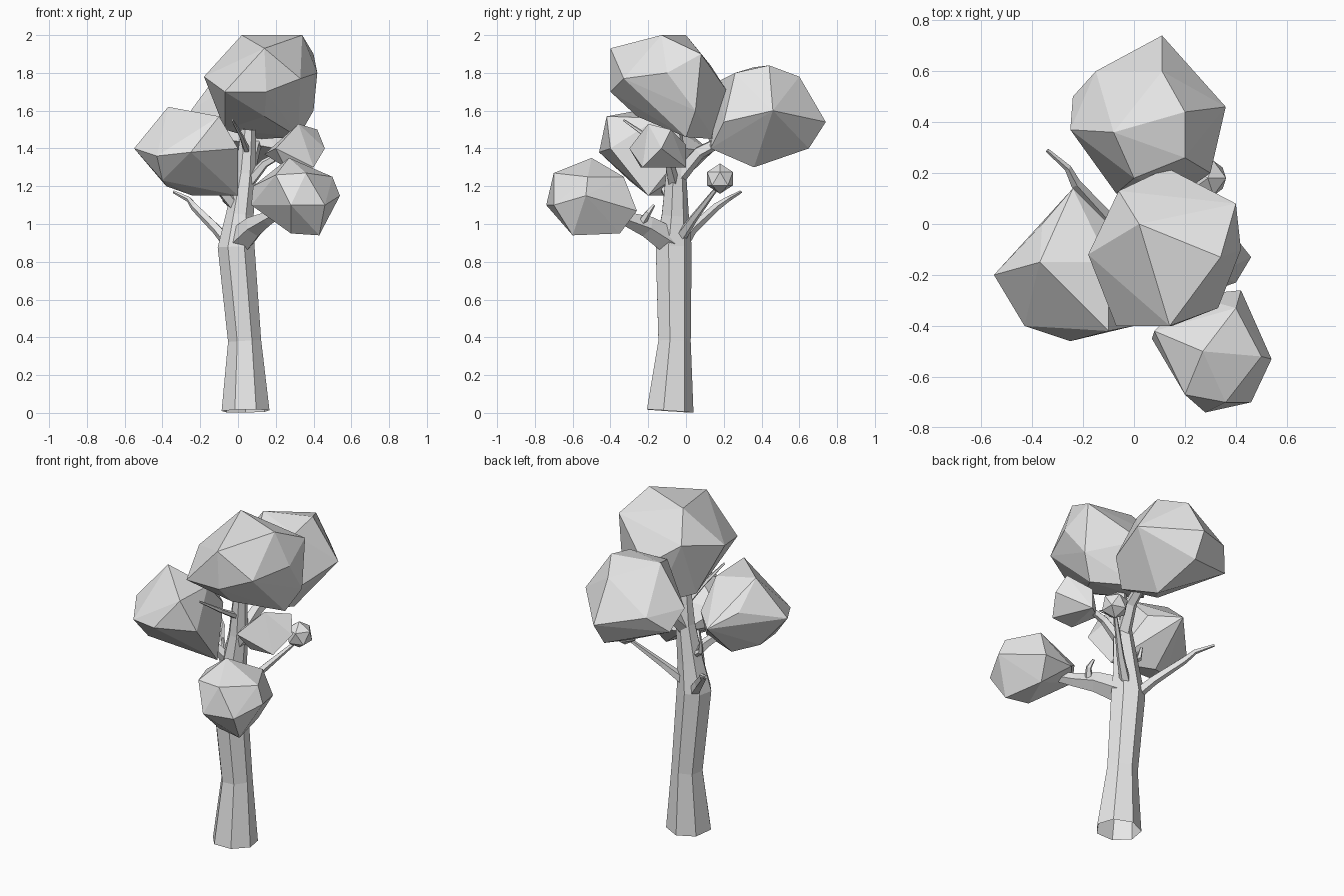
import bpy
import bmesh
from math import cos, sin, tau
from mathutils import Vector

default_cube = bpy.data.objects.get("Cube")
if default_cube:
    bpy.data.objects.remove(default_cube, do_unlink=True)


def make_material(name, value):
    mat = bpy.data.materials.new(name)
    mat.use_nodes = True
    colour = (value, value, value, 1)
    mat.diffuse_color = colour
    mat.node_tree.nodes["Principled BSDF"].inputs["Base Color"].default_value = colour
    return mat


pale_grey = make_material("pale_grey", .8)


def finish(name, bm):
    """Turn a bmesh into a flat-shaded object."""
    bmesh.ops.recalc_face_normals(bm, faces=bm.faces)
    mesh = bpy.data.meshes.new(name)
    bm.to_mesh(mesh)
    bm.free()
    mesh.materials.append(pale_grey)
    obj = bpy.data.objects.new(name, mesh)
    bpy.context.collection.objects.link(obj)
    return obj


def limb(name, sides, path, radii):
    """Faceted tube along a path, with one radius per point and an open root."""
    bm = bmesh.new()
    centres = [Vector(point) for point in path]
    last = len(centres) - 1
    rings = []
    for i, (centre, radius) in enumerate(zip(centres, radii)):
        tangent = centres[min(i + 1, last)] - centres[max(i - 1, 0)]
        turn = Vector((0, 0, 1)).rotation_difference(tangent)
        ring = []
        for k in range(sides):
            angle = tau * k / sides
            offset = Vector((-sin(angle), cos(angle), 0)) * radius
            ring.append(bm.verts.new(centre + turn @ offset))
        rings.append(ring)
    for lower, upper in zip(rings, rings[1:]):
        for k in range(sides):
            n = (k + 1) % sides
            bm.faces.new((lower[k], lower[n], upper[n], upper[k]))
    bm.faces.new(rings[-1])
    return finish(name, bm)


def branch(name, root_radius, tip_radius, path):
    """Five-sided limb that tapers evenly from root to tip."""
    steps = len(path) - 1
    slope = (tip_radius - root_radius) / steps
    radii = [root_radius + slope * i for i in range(len(path))]
    return limb(name, 5, path, radii)


def leaf_clump(name, corners):
    """Faceted foliage boulder: the convex hull of its corner points."""
    bm = bmesh.new()
    for corner in corners:
        bm.verts.new(corner)
    hull = bmesh.ops.convex_hull(bm, input=bm.verts)
    spare = [item for item in hull["geom_interior"]
             if isinstance(item, bmesh.types.BMVert)]
    bmesh.ops.delete(bm, geom=spare, context="VERTS")
    return finish(name, bm)


# Trunk, leaning and bending as it rises
limb("trunk", 7,
     [(.04, -.09, .01), (.035, -.065, .38), (-.01, -.07, .88),
      (.01, -.06, 1.05), (.04, -.055, 1.27), (.055, -.06, 1.5)],
     [.13, .09, .1, .075, .056, .04])

# Main branches carrying foliage
branch("front_branch", .08, .02, [
    (0, -.07, .9), (.09, -.21, .99), (.16, -.32, 1.03), (.28, -.48, 1.1)])
branch("right_branch", .04, .02, [
    (0, -.06, 1.08), (-.08, -.1, 1.17), (-.22, -.17, 1.3)])
branch("back_branch", .045, .025, [
    (.04, -.05, 1.24), (.08, .07, 1.38), (.12, .3, 1.5)])
branch("left_branch", .035, .015, [
    (.04, -.06, 1.2), (.14, -.09, 1.32), (.28, -.12, 1.4)])

# Thin bare branches and twigs
branch("bare_branch", .035, .008, [
    (-.02, -.04, .86), (-.11, .03, .97), (-.23, .16, 1.09),
    (-.26, .22, 1.13), (-.34, .29, 1.17)])
branch("small_clump_branch", .035, .01, [
    (.01, -.05, .9), (.13, .04, 1.03), (.28, .17, 1.2)])
branch("front_twig", .025, .008, [
    (.13, -.24, 1), (.16, -.2, 1.06), (.15, -.17, 1.1)])
branch("right_twig", .025, .008, [
    (0, -.05, 1.08), (-.07, -.04, 1.13), (-.08, -.03, 1.2)])
branch("upper_twig", .02, .006, [
    (.05, -.07, 1.38), (.02, -.2, 1.46), (-.03, -.33, 1.55)])

# Foliage clump at the crown
leaf_clump("top_foliage", [
    (.02, 0, 2), (.34, -.13, 2), (.14, -.4, 1.93), (-.18, -.12, 1.78),
    (-.07, -.4, 1.7), (.15, -.4, 1.7), (.33, -.33, 1.77), (.42, -.1, 1.8),
    (.4, .08, 1.9), (.4, .05, 1.6), (.13, .22, 1.7), (-.06, .13, 1.84),
    (.32, 0, 1.46), (.1, .15, 1.45), (-.07, 0, 1.5), (.14, -.26, 1.57)])

# Foliage clump behind the crown
leaf_clump("back_foliage", [
    (.11, .74, 1.54), (.11, .6, 1.78), (-.15, .6, 1.6), (-.24, .5, 1.5),
    (-.25, .37, 1.6), (-.08, .36, 1.83), (.2, .44, 1.84), (.36, .46, 1.6),
    (.3, .2, 1.54), (-.07, .12, 1.45), (.13, .36, 1.3), (.1, .65, 1.4),
    (0, .18, 1.76), (.2, .26, 1.8), (.2, .13, 1.4)])

# Foliage clump on the model's right
leaf_clump("right_foliage", [
    (-.55, -.2, 1.4), (-.37, -.15, 1.62), (-.36, 0, 1.46), (-.25, -.46, 1.38),
    (-.43, -.4, 1.36), (0, -.4, 1.4), (-.1, -.42, 1.57), (-.1, -.15, 1.56),
    (-.24, .14, 1.38), (-.1, 0, 1.4), (0, -.2, 1.15), (-.24, -.1, 1.15),
    (-.38, -.18, 1.2), (-.4, -.3, 1.23)])

# Low foliage clump at the front
leaf_clump("front_foliage", [
    (.07, -.45, 1.1), (.08, -.42, 1.2), (.28, -.74, 1.1), (.46, -.7, 1.1),
    (.54, -.53, 1.15), (.42, -.26, 1.07), (.22, -.28, 1.08), (.27, -.5, 1.35),
    (.2, -.67, 1.26), (.4, -.33, 1.25), (.5, -.52, 1.25), (.43, -.6, .94),
    (.28, -.58, .95), (.38, -.35, .95), (.36, -.7, 1.27)])

# Small foliage clump on the model's left
leaf_clump("left_foliage", [
    (.14, -.15, 1.37), (.46, -.13, 1.4), (.32, -.2, 1.53), (.42, -.08, 1.5),
    (.2, -.3, 1.4), (.3, 0, 1.42), (.4, -.23, 1.3), (.25, -.24, 1.3),
    (.3, 0, 1.3)])

# Tiny clump at the end of the thin branch
tiny = bmesh.new()
bmesh.ops.create_icosphere(tiny, subdivisions=1, radius=.08)
bmesh.ops.translate(tiny, verts=tiny.verts, vec=(.29, .18, 1.24))
finish("tiny_foliage", tiny)
